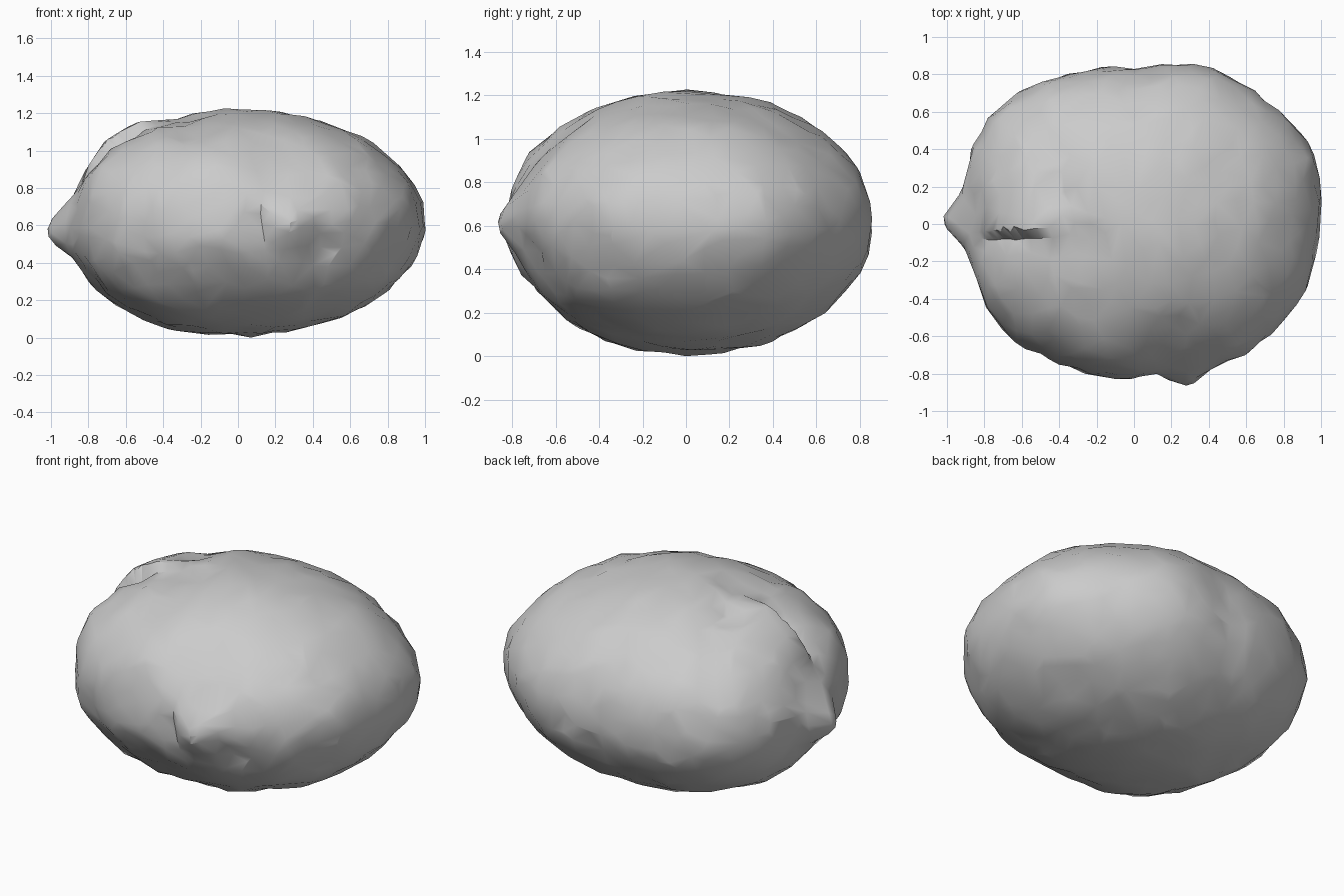
import bpy, bmesh, math
from mathutils import Vector, noise

cube = bpy.data.objects.get("Cube")
if cube:
    bpy.data.objects.remove(cube, do_unlink=True)

CENTRE_Z = 0.605
# Plan outline of the boulder, walked counter-clockwise
OUTLINE = [(1, .08), (.97, .36), (.88, .5), (.7, .66), (.42, .83), (.2, .86), (0, .83),
           (-.3, .81), (-.5, .76), (-.78, .56), (-.86, .42), (-.89, .28), (-.91, .15),
           (-.92, 0), (-.9, -.1), (-.86, -.25), (-.8, -.42), (-.66, -.62), (-.5, -.69),
           (-.2, -.81), (0, -.83), (.2, -.79), (.42, -.75), (.63, -.65), (.79, -.53),
           (.92, -.35), (.98, -.12)]
POLAR = sorted((math.atan2(y, x), math.hypot(x, y)) for x, y in OUTLINE)
POLAR = ([(POLAR[-1][0] - math.tau, POLAR[-1][1])] + POLAR
         + [(POLAR[0][0] + math.tau, POLAR[0][1])])

# Rounded lumps and hollows: centre, reach, height
LUMPS = [((-.95, .02, .56), .12, .1),      # pointed nose at one end
         ((-.9, .05, .85), .16, -.035),
         ((.28, -.8, .6), .11, .085),      # knob on the front
         ((.55, -.66, .7), .15, .02),      # ridge beside the knob
         ((.48, -.72, .45), .1, -.035),    # groove under the ridge
         ((-.1, -.8, .52), .14, .012),
         ((-.68, .12, 1.0), .16, .01),     # shoulder above the lip
         ((-.78, -.33, .85), .15, .025),   # shoulder below the lip
         ((-.41, .18, 1.15), .09, -.045),  # groove behind the shoulder
         ((-.42, .38, 1.12), .1, -.04),
         ((-.28, -.12, 1.18), .14, -.03),
         ((-.52, .02, 1.12), .1, .02),
         ((-.8, -.1, .22), .2, -.02),
         ((0, -.72, .2), .25, -.03),
         ((-.1, -.8, .38), .1, -.02),
         ((-.42, -.68, .25), .1, -.03),
         ((-.25, -.42, 1.1), .12, -.02),
         ((.2, -.62, 1.0), .2, -.03),
         ((.85, -.42, .45), .12, -.025),
         ((.85, .2, .4), .2, -.015)]

# Sharp lips: centre, direction of raised side, length, rise, drop, fade
LIPS = [((-.63, -.05, .97), (-.04, 1, 0), .22, .025, .1, .1),
        ((.16, -.8, .6), (1, 0, .1), .13, .02, .045, .07)]


def plan_radius(angle):
    for (a, r), (b, s) in zip(POLAR, POLAR[1:]):
        if a <= angle <= b:
            return r + (s - r) * (angle - a) / (b - a)
    return 1


def lip_offset(p, centre, direction, length, rise, drop, fade):
    away = p - Vector(centre)
    n = Vector(direction).normalized()
    d = away.dot(n)
    along = (away - n * d).length
    height = rise if d > 0 else drop
    return math.tanh(d / .025) * height * math.exp(-abs(d) / fade - (along / length) ** 2)


def shape(d):
    # Base body: plan outline swept up a slightly squared dome
    angle = math.atan2(d.y, d.x)
    flat = math.hypot(d.x, d.y)
    k = (flat ** 2.06 + abs(d.z) ** 2.06) ** (-1 / 2.06)
    # Fade the outline detail towards the poles
    oval = 1 / math.hypot(math.cos(angle) / .97, math.sin(angle) / .84)
    mix = flat ** 2
    r = plan_radius(angle) * mix + oval * (1 - mix)
    p = Vector((d.x * r * k, d.y * r * k, CENTRE_Z + d.z * k * .602))
    offset = sum(h * math.exp(-((p - Vector(c)).length / reach) ** 2)
                 for c, reach, h in LUMPS)
    offset += sum(lip_offset(p, *lip) for lip in LIPS)
    # Weathered surface
    offset += .01 * noise.noise(p * 4) + .014 * noise.noise(p * 8)
    return p + d * offset


# Boulder
bm = bmesh.new()
bmesh.ops.create_icosphere(bm, subdivisions=6, radius=1)
for v in bm.verts:
    v.co = shape(v.co.normalized())
mesh = bpy.data.meshes.new("boulder")
bm.to_mesh(mesh)
bm.free()
boulder = bpy.data.objects.new("boulder", mesh)
bpy.context.collection.objects.link(boulder)

# Grey stone
stone = bpy.data.materials.new("grey stone")
stone.use_nodes = True
GREY = (.6, .6, .6, 1)
stone.diffuse_color = GREY
stone.node_tree.nodes["Principled BSDF"].inputs["Base Color"].default_value = GREY
mesh.materials.append(stone)

# Chipped, irregular facets
chips = boulder.modifiers.new("chips", 'DECIMATE')
chips.ratio = .08
bpy.context.view_layer.objects.active = boulder
boulder.select_set(True)
bpy.ops.object.modifier_apply(modifier=chips.name)
bpy.ops.object.shade_smooth_by_angle(angle=math.radians(30))

# Rest the boulder on the ground
lowest = min(v.co.z for v in mesh.vertices)
for v in mesh.vertices:
    v.co.z -= lowest
